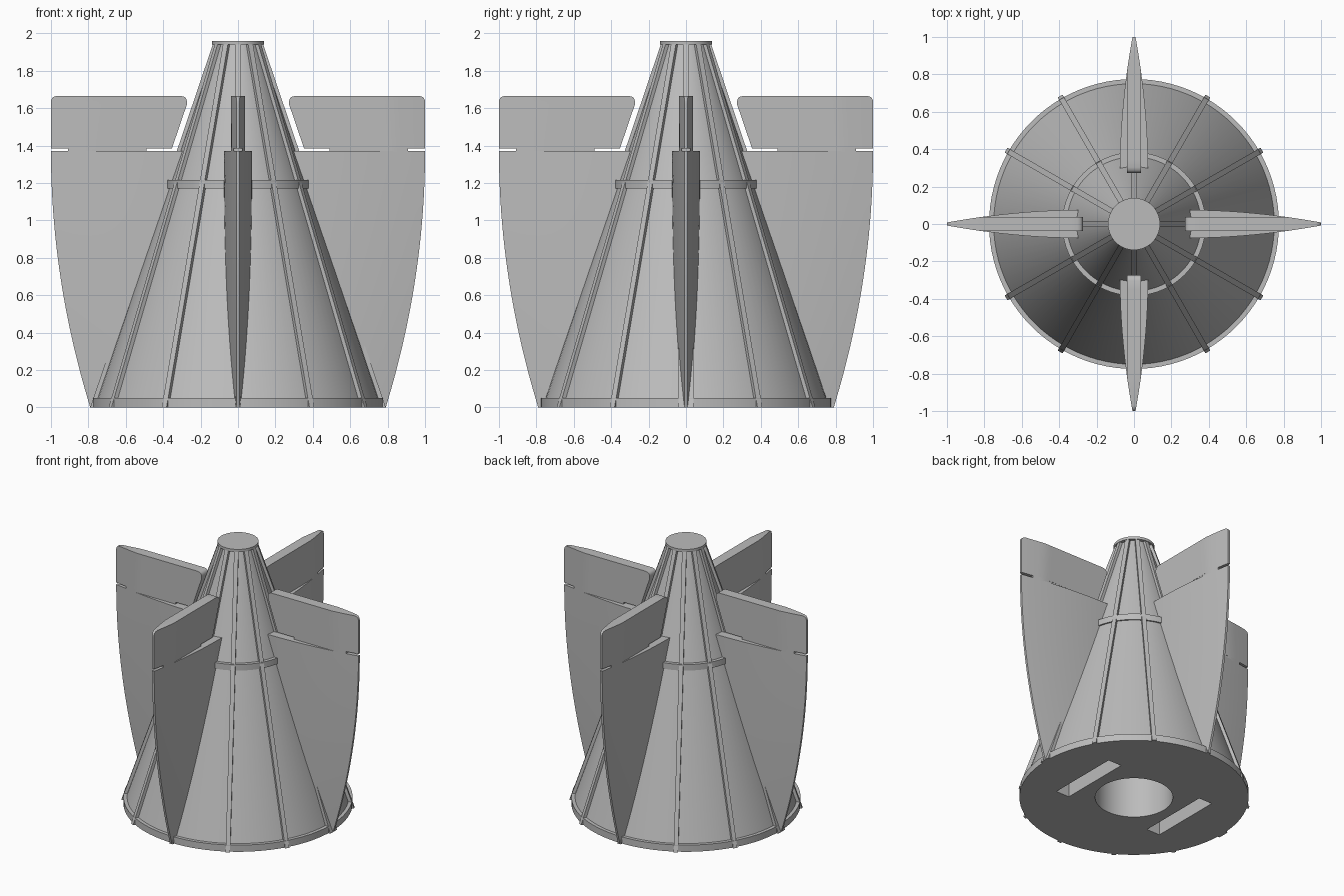
import bpy, bmesh, math
from mathutils import Matrix

cube = bpy.data.objects.get("Cube")
if cube:
    bpy.data.objects.remove(cube, do_unlink=True)

grey = bpy.data.materials.new("plain grey")
grey.use_nodes = True
grey.diffuse_color = (0.5, 0.5, 0.5, 1)
grey.node_tree.nodes["Principled BSDF"].inputs["Base Color"].default_value = (0.5, 0.5, 0.5, 1)


def finish(name, bm, angle=0):
    """Turn a bmesh into a named object, turned about the z axis."""
    bmesh.ops.recalc_face_normals(bm, faces=bm.faces[:])
    mesh = bpy.data.meshes.new(name)
    bm.to_mesh(mesh)
    bm.free()
    mesh.materials.append(grey)
    obj = bpy.data.objects.new(name, mesh)
    bpy.context.collection.objects.link(obj)
    mesh.transform(Matrix.Rotation(angle, 4, "Z"))
    return obj


def activate(obj):
    bpy.ops.object.select_all(action="DESELECT")
    obj.select_set(True)
    bpy.context.view_layer.objects.active = obj


def smooth(obj):
    activate(obj)
    bpy.ops.object.shade_smooth_by_angle(angle=math.radians(30))


def lathe(profile, steps=96):
    bm = bmesh.new()
    verts = [bm.verts.new((r, 0, z)) for r, z in profile]
    edges = [bm.edges.new(pair) for pair in zip(verts, verts[1:])]
    bmesh.ops.spin(bm, geom=verts + edges, cent=(0, 0, 0), axis=(0, 0, 1),
                   angle=math.tau, steps=steps)
    bmesh.ops.remove_doubles(bm, verts=bm.verts[:], dist=0.0001)
    return bm


def slab(outline, half):
    """Extrude an outline in the xz plane to both sides of y = 0."""
    bm = bmesh.new()
    face = bm.faces.new([bm.verts.new((x, -half, z)) for x, z in outline])
    out = bmesh.ops.extrude_face_region(bm, geom=[face])
    moved = [v for v in out["geom"] if isinstance(v, bmesh.types.BMVert)]
    bmesh.ops.translate(bm, verts=moved, vec=(0, 2 * half, 0))
    return bm


def cone_radius(z):
    return 0.767 - 0.336 * z


# Cone body with base rim, middle band, top cap and round socket below
body = finish("cone_body", lathe([
    (0, 0.6), (0.263, 0.6), (0.263, 0), (0.775, 0), (0.775, 0.05),
    (cone_radius(0.05), 0.05), (cone_radius(1.17), 1.17), (0.384, 1.17),
    (0.384, 1.215), (cone_radius(1.215), 1.215), (cone_radius(1.94), 1.94),
    (0.139, 1.94), (0.139, 1.96), (0, 1.96)]))

# Two slots in the underside
for side in (-1, 1):
    bm = bmesh.new()
    bmesh.ops.create_cube(bm, size=1, matrix=Matrix.Translation((0.4 * side, 0, 0))
                          @ Matrix.Diagonal((0.11, 0.55, 0.5, 1)))
    cutter = finish("slot_cutter", bm)
    cutter.hide_render = True
    activate(body)
    cut = body.modifiers.new("slot", "BOOLEAN")
    cut.operation = "DIFFERENCE"
    cut.object = cutter
    bpy.ops.object.modifier_apply(modifier=cut.name)
    bpy.data.objects.remove(cutter, do_unlink=True)
smooth(body)

# Twelve straight ribs along the cone
for i in range(12):
    finish(f"rib_{i + 1}", slab([(0.74, 0), (0.79, 0), (0.135, 1.94), (0.1, 1.94)], 0.015),
           i * math.tau / 12)

# Wider rib feet under the side fins
for name, angle in (("left", 0), ("right", math.pi)):
    finish(f"{name}_rib_foot", slab([(0.74, 0), (0.79, 0), (0.668, 0.36), (0.62, 0.36)], 0.04), angle)


# Fins: blade sections stacked in z, thin at the outer edge
def outer_edge(z):
    return 1 - 0.21 * max(0, 1 - z / 1.37) ** 2


def half_thickness(x, z, limit):
    depth = min(1, max(0, outer_edge(z) - x) / 0.7)
    return min(limit, 0.008 + 0.067 * (1 - (1 - depth) ** 1.9))


def blade(heights, inner, outer, limit, cols=16):
    bm = bmesh.new()
    rows = []
    for z in heights:
        a, b = inner(z), outer(z)
        pts = [(x, half_thickness(x, z, limit))
               for x in (a + (b - a) * i / cols for i in range(cols + 1))]
        loop = pts + [(x, -y) for x, y in reversed(pts)]
        rows.append([bm.verts.new((x, y, z)) for x, y in loop])
    n = len(rows[0])
    for low, high in zip(rows, rows[1:]):
        for i in range(n):
            j = (i + 1) % n
            bm.faces.new((low[i], low[j], high[j], high[i]))
    bm.faces.new(rows[0])
    bm.faces.new(rows[-1])
    return bm


def corner(z):
    rise = min(0.03, max(0, z - 1.635))
    return 0.03 - math.sqrt(0.03 ** 2 - rise ** 2)


def flap_inner(z):
    return 0.353 - 0.34 * (min(z, 1.62) - 1.385) + corner(z)


fin_heights = [1.37 * i / 24 for i in range(25)]
flap_heights = [1.385, 1.62, 1.635, 1.645, 1.653, 1.66, 1.665]

for i, name in enumerate(("left", "back", "right", "front")):
    turn = i * math.pi / 2
    smooth(finish(f"{name}_fin", blade(
        fin_heights, lambda z: cone_radius(z) - 0.02, outer_edge, 1), turn))
    smooth(finish(f"{name}_fin_flap", blade(
        flap_heights, flap_inner, lambda z: 1 - corner(z), 0.038), turn))
    smooth(finish(f"{name}_flap_hinge", blade(
        [1.365, 1.39], lambda z: 0.49, lambda z: 0.91, 0.037), turn))
